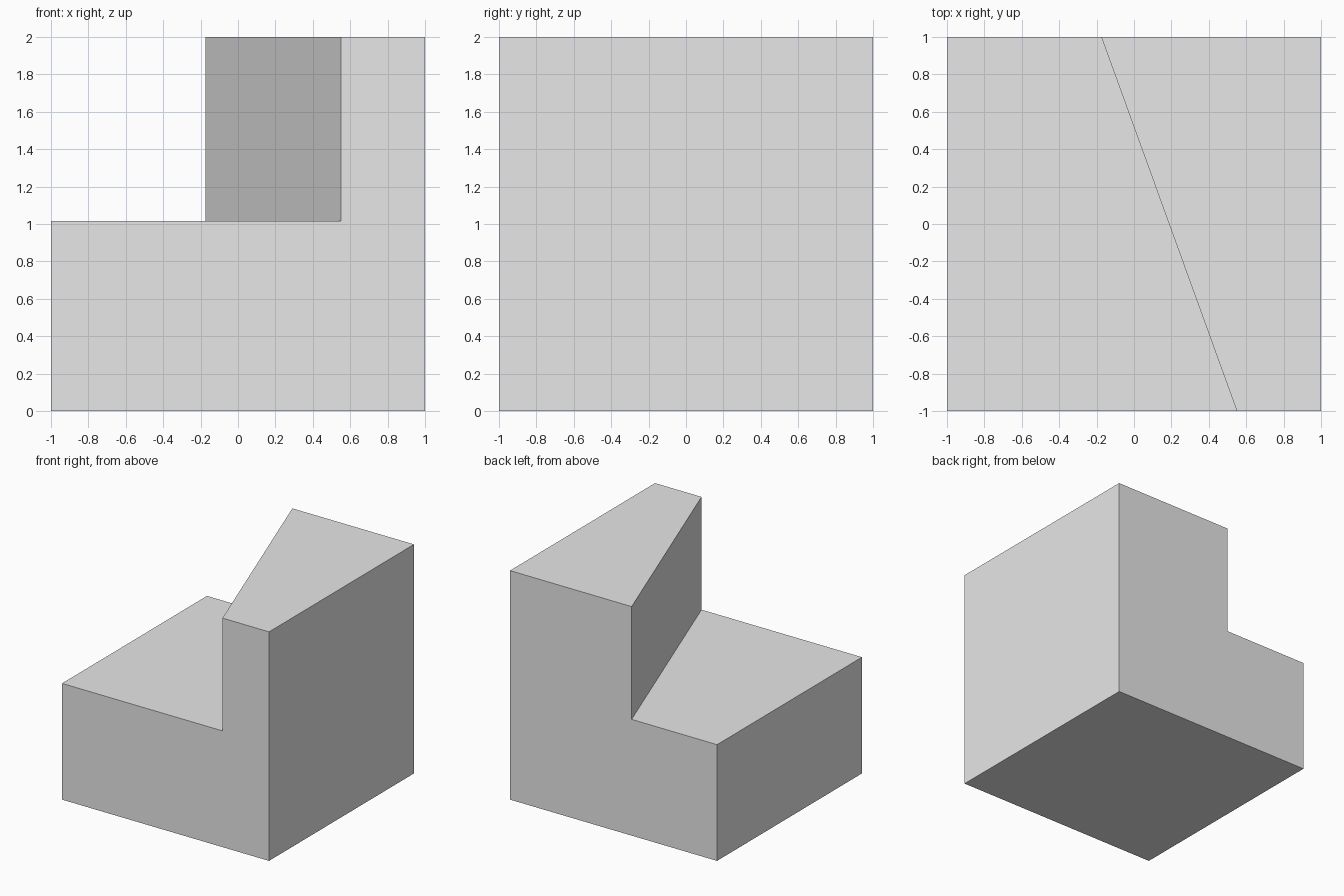
import bpy
import bmesh
from mathutils import Vector

default = bpy.data.objects.get("Cube")
if default:
    bpy.data.objects.remove(default, do_unlink=True)

SIZE = 2.0
STEP_HEIGHT = 1.015
SPLIT_FRONT = Vector((0.55, -1, STEP_HEIGHT))
SPLIT_BACK = Vector((-0.175, 1, STEP_HEIGHT))

# Plain grey material
grey = bpy.data.materials.new("light_grey")
grey.use_nodes = True
colour = (0.8, 0.8, 0.8, 1)
grey.diffuse_color = colour
grey.node_tree.nodes["Principled BSDF"].inputs["Base Color"].default_value = colour

# Lower block, standing on the ground
bm = bmesh.new()
bmesh.ops.create_cube(bm, size=SIZE)
for v in bm.verts:
    v.co.z = STEP_HEIGHT if v.co.z > 0 else 0

# Slanted split across the top face
along = SPLIT_BACK - SPLIT_FRONT
across = along.cross(Vector((0, 0, 1)))
top = max(bm.faces, key=lambda f: f.calc_center_median().z)
bmesh.ops.bisect_plane(bm, geom=[top, *top.edges, *top.verts],
                       plane_co=SPLIT_FRONT, plane_no=across)

# Raise the left part of the top into the tall step
bm.normal_update()
tops = [f for f in bm.faces if f.normal.z > 0.9]
raised = max(tops, key=lambda f: f.calc_center_median().x)
grown = bmesh.ops.extrude_face_region(bm, geom=[raised])["geom"]
for v in grown:
    if isinstance(v, bmesh.types.BMVert):
        v.co.z = SIZE

# Merge the flush side walls into single flat faces
bmesh.ops.dissolve_limit(bm, angle_limit=0.01, verts=bm.verts[:], edges=bm.edges[:])
bmesh.ops.recalc_face_normals(bm, faces=bm.faces[:])

mesh = bpy.data.meshes.new("stepped_block")
bm.to_mesh(mesh)
bm.free()
mesh.materials.append(grey)
block = bpy.data.objects.new("stepped_block", mesh)
bpy.context.collection.objects.link(block)
